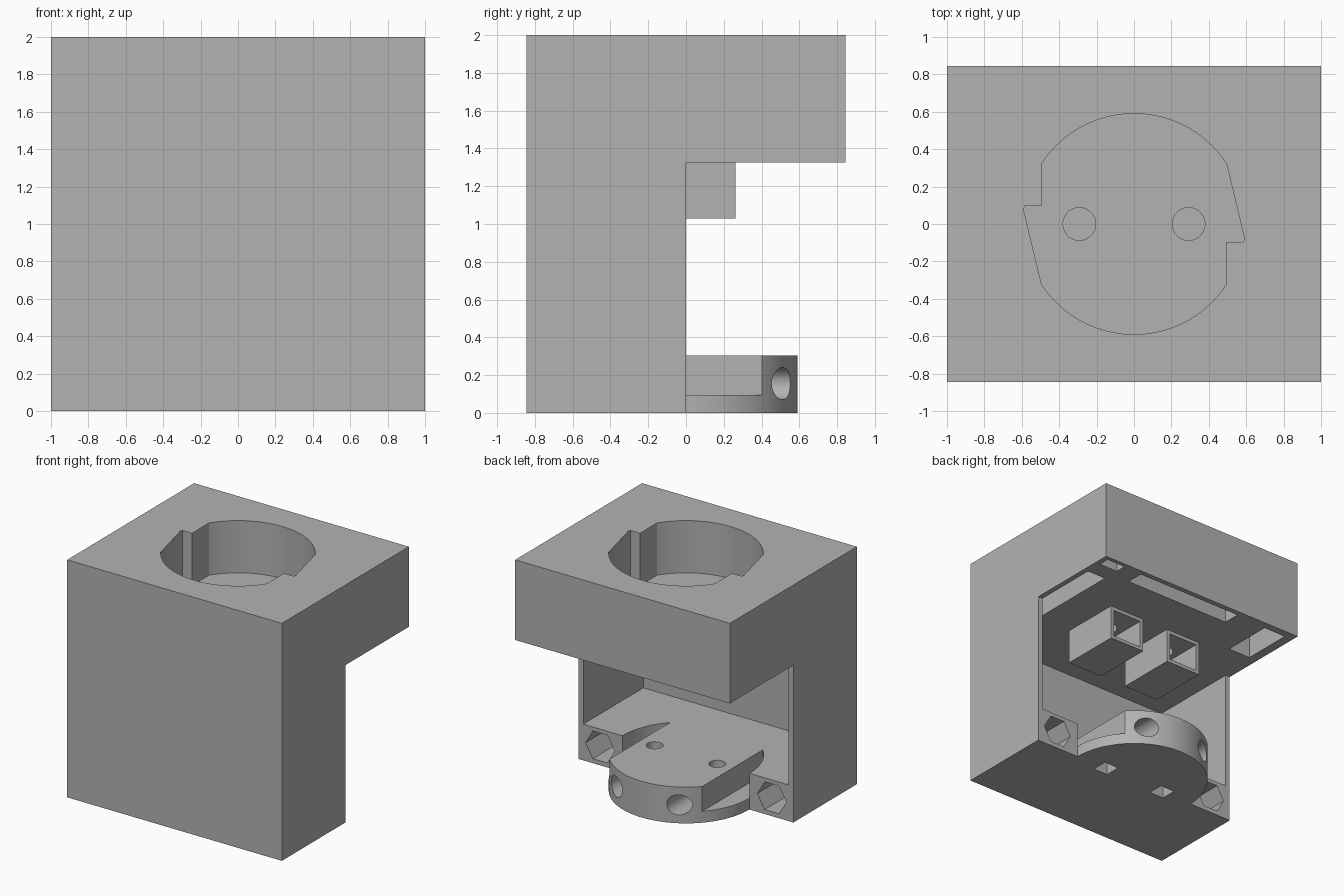
import bpy, bmesh, math
from mathutils import Matrix

cube = bpy.data.objects.get("Cube")
if cube:
    bpy.data.objects.remove(cube, do_unlink=True)

grey = bpy.data.materials.new("plastic_grey")
grey.use_nodes = True
grey.diffuse_color = (0.45, 0.45, 0.45, 1)
grey.node_tree.nodes["Principled BSDF"].inputs["Base Color"].default_value = grey.diffuse_color

AXES = {"z": Matrix(((1, 0, 0), (0, 1, 0), (0, 0, 1))),
        "y": Matrix(((1, 0, 0), (0, 0, 1), (0, 1, 0))),
        "x": Matrix(((0, 0, 1), (1, 0, 0), (0, 1, 0)))}


def prism(name, outline, low, high, axis="z"):
    """Extrude a 2D outline along an axis."""
    bm = bmesh.new()
    base = bm.faces.new([bm.verts.new(AXES[axis] @ Matrix.Translation((0, 0, low)).to_3x3()
                                      @ Matrix.Translation((a, b, low)).translation)
                         for a, b in outline])
    top = bmesh.ops.extrude_face_region(bm, geom=[base])
    moved = [v for v in top["geom"] if isinstance(v, bmesh.types.BMVert)]
    direction = AXES[axis] @ Matrix.Translation((0, 0, high - low)).translation
    bmesh.ops.translate(bm, verts=moved, vec=direction)
    bmesh.ops.recalc_face_normals(bm, faces=bm.faces)
    mesh = bpy.data.meshes.new(name)
    bm.to_mesh(mesh)
    bm.free()
    mesh.materials.append(grey)
    obj = bpy.data.objects.new(name, mesh)
    bpy.context.collection.objects.link(obj)
    return obj


def rect(a0, a1, b0, b1):
    return [(a0, b0), (a1, b0), (a1, b1), (a0, b1)]


def box(name, x0, x1, y0, y1, z0, z1):
    return prism(name, rect(x0, x1, y0, y1), z0, z1)


def arc(radius, start, end, steps, ca=0, cb=0):
    return [(ca + radius * math.cos(start + (end - start) * i / steps),
             cb + radius * math.sin(start + (end - start) * i / steps))
            for i in range(steps + 1)]


def ring(radius, sides, ca=0, cb=0):
    return arc(radius, 0, math.tau, sides, ca, cb)[:-1]


def combine(target, tool, operation):
    """Apply a boolean and discard the helper."""
    mod = target.modifiers.new("cut", "BOOLEAN")
    mod.operation, mod.solver, mod.object = operation, "EXACT", tool
    graph = bpy.context.evaluated_depsgraph_get()
    mesh = bpy.data.meshes.new_from_object(target.evaluated_get(graph))
    target.modifiers.clear()
    target.data = mesh
    bpy.data.objects.remove(tool, do_unlink=True)


# L-shaped housing with a hollow stem open to the back
W, D, CEIL, FLOOR = 1.0, 0.845, 1.325, 0.305
body = prism("adapter_housing", [(-D, 0), (0, 0), (0, CEIL), (D, CEIL), (D, 2), (-D, 2)], -W, W, "x")


def cut(tool):
    combine(body, tool, "DIFFERENCE")


def add(tool):
    combine(body, tool, "UNION")


cut(box("stem_cavity", -0.957, 0.957, -0.8, 0.05, FLOOR, CEIL))

# Round plug disk at the bottom
R = 0.59
add(prism("plug_disk", ring(R, 96), 0, FLOOR))

# Contact sleeves under the socket
PIN = 0.292
for s in (-1, 1):
    x = s * PIN
    add(box("contact_sleeve", x - 0.167, x + 0.167, -0.262, 0.262, 1.03, 1.4))
    cut(box("sleeve_bore", x - 0.137, x + 0.137, -0.4, 0.4, 1.06, 1.295))

# Socket recess: circle with two flats and two key notches
FLAT, KEY = 0.495, 0.095
a = math.acos(FLAT / R)
half = arc(R, a, math.pi - a, 40) + [(-FLAT, KEY), (-0.585, KEY), (-R, KEY * 0.8)]
cut(prism("socket_recess", half + [(-x, -y) for x, y in half], 1.56, 2.2))

# Side grooves that give the plug its flats
g = math.acos(0.43 / R)
for turn in (0, math.pi):
    cut(prism("plug_groove", arc(R + 0.002, turn - g, turn + g, 32), 0.095, 0.5))

# Pin holes, wire channels and hexagonal screw pockets on both sides
for s in (-1, 1):
    x = s * PIN
    cut(prism("socket_pin_hole", ring(0.0875, 32, x, 0), 1.2, 1.7))
    cut(prism("plug_top_hole", ring(0.065, 24, x, 0), 0.1, 0.4))
    cut(box("plug_pin_hole", x - 0.068, x + 0.068, -0.068, 0.068, -0.1, 0.17))
    cut(prism("wire_channel", ring(0.085, 32, x, 0.155), 0.0, 0.8, "y"))
    cut(prism("hex_pocket", ring(0.135, 6, s * 0.8, 0.155), -0.4, 0.2, "y"))

# Slots in the underside of the upper block
for x0, x1, y0, y1 in ((0.78, 0.955, -0.3, 0.567), (0.78, 0.955, 0.715, 0.81),
                       (-0.41, 0.6, 0.65, 0.8), (-0.92, -0.71, 0.34, 0.78)):
    cut(box("cover_slot", x0, x1, y0, y1, 1.2, 1.75))

# Smooth the curved walls, keep the edges sharp
bpy.ops.object.select_all(action="DESELECT")
body.select_set(True)
bpy.context.view_layer.objects.active = body
bpy.ops.object.shade_smooth_by_angle(angle=math.radians(30))
